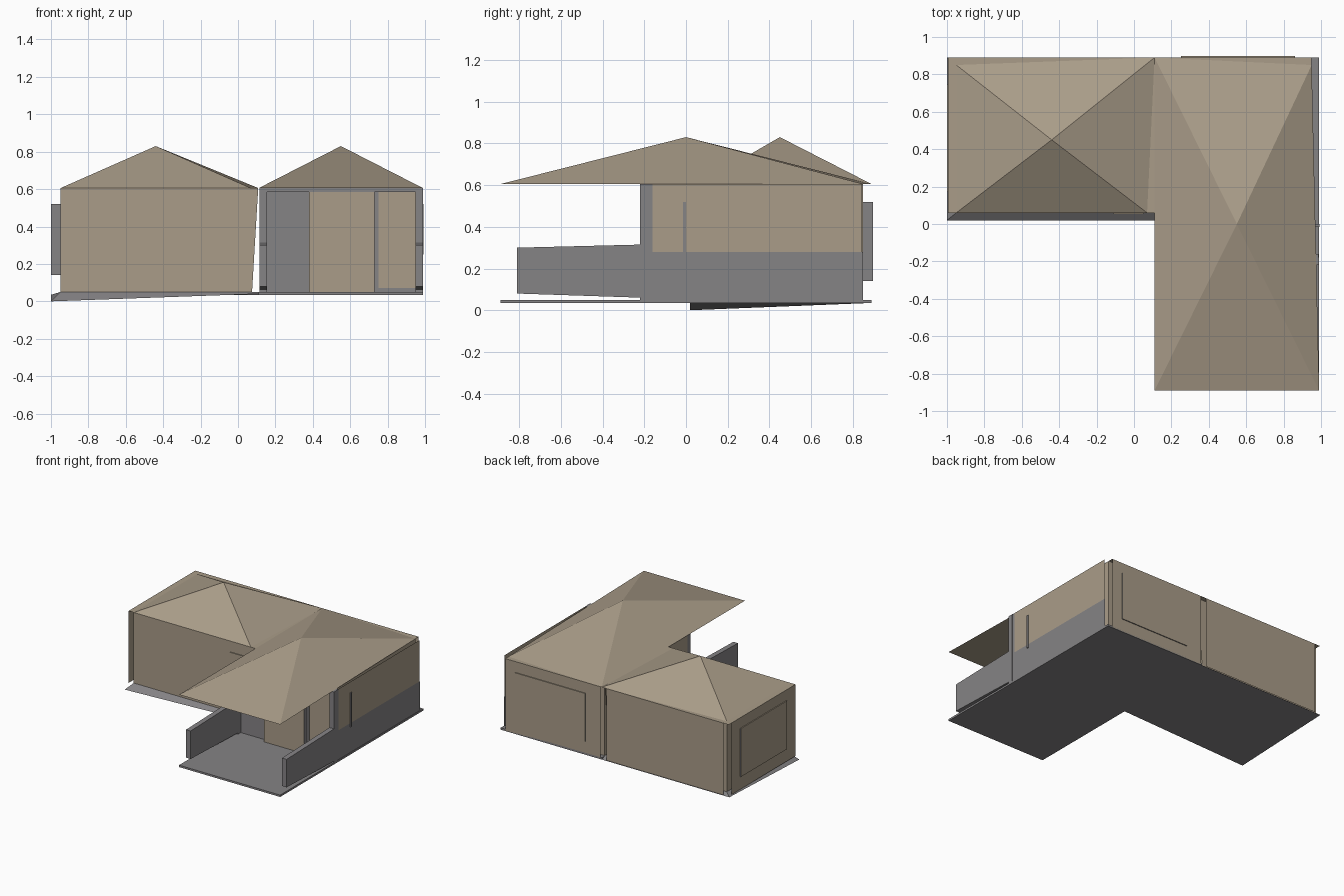
import bpy

cube = bpy.data.objects.get("Cube")
if cube:
    bpy.data.objects.remove(cube, do_unlink=True)


def material(name, color):
    m = bpy.data.materials.new(name)
    m.use_nodes = True
    m.diffuse_color = (*color, 1)
    m.node_tree.nodes["Principled BSDF"].inputs["Base Color"].default_value = (*color, 1)
    return m


TAN = material("warm_tan", (0.40, 0.335, 0.25))
GREY = material("stone_grey", (0.235, 0.228, 0.235))


def build(name, verts, faces, mats):
    mesh = bpy.data.meshes.new(name)
    mesh.from_pydata(verts, [], faces)
    for m in mats:
        mesh.materials.append(m)
    mesh.update()
    obj = bpy.data.objects.new(name, mesh)
    bpy.context.collection.objects.link(obj)
    return obj


def slab(name, bottom, top, mat, other=None, rule=None):
    """Solid between two matching loops; faces passing the rule take the other colour."""
    n = len(bottom)
    faces = [list(range(n))[::-1], list(range(n, 2 * n))]
    faces += [[i, (i + 1) % n, n + (i + 1) % n, n + i] for i in range(n)]
    obj = build(name, bottom + top, faces, [mat, other or mat])
    if rule:
        for p in obj.data.polygons:
            p.material_index = int(rule(p.normal))
    return obj


def box(name, x, y, z, mat, other=None, rule=None):
    loop = [(x[0], y[0]), (x[1], y[0]), (x[1], y[1]), (x[0], y[1])]
    return slab(name, [(*p, z[0]) for p in loop], [(*p, z[1]) for p in loop], mat, other, rule)


def sheet(name, start, end, z, mat):
    """Upright cladding sheet, facing right of the path from start to end."""
    return build(name, [(*start, z[0]), (*end, z[0]), (*end, z[1]), (*start, z[1])],
                 [[0, 1, 2, 3]], [mat])


def flat(name, outline, z, mat):
    return build(name, [(*p, z) for p in outline], [list(range(len(outline)))], [mat])


def hip_roof(name, corners, eave, apex):
    verts = [(*c, eave) for c in corners] + [apex]
    sides = [[i, (i + 1) % 4, 4] for i in range(4)]
    return build(name, verts, [[3, 2, 1, 0]] + sides, [TAN])


EAVE, PEAK, FLOOR = 0.605, 0.83, 0.05
FOOT, CLAD = 0.04, 0.28

# Foundations; the side wing has a sloped skirt whose front corner dips to the ground
box("main_foundation", (0.11, 0.99), (-0.89, 0.89), (0.035, FLOOR), GREY)
slab("side_foundation",
     [(-1, 0.02, 0), (0.11, 0.02, 0.04), (0.11, 0.89, 0.035), (-1, 0.89, 0.035)],
     [(-0.95, 0.06, FLOOR), (0.11, 0.06, FLOOR), (0.11, 0.85, FLOOR), (-0.95, 0.85, FLOOR)],
     GREY)

# Inner wall blocks of the two wings
slab("side_walls", *[[(-0.95, 0.06, z), (x, 0.06, z), (x, 0.85, z), (-0.95, 0.85, z)]
                     for z, x in ((FLOOR, 0.075), (EAVE, 0.108))], TAN)
box("main_walls", (0.115, 0.95), (-0.18, 0.85), (FLOOR, EAVE), TAN)

# Outer cladding sheets, standing clear of the walls and open at the corners
sheet("side_back_cladding", (0.07, 0.89), (-0.95, 0.89), (FOOT, EAVE), TAN)
sheet("main_back_cladding", (0.95, 0.89), (0.12, 0.89), (FOOT, EAVE), TAN)
sheet("side_end_cladding", (-0.993, 0.85), (-0.993, 0.06), (FOOT, EAVE), TAN)
sheet("main_upper_cladding", (0.987, -0.16), (0.987, 0.845), (CLAD, EAVE), TAN)
sheet("main_stone_cladding", (0.987, -0.18), (0.987, 0.85), (FOOT, CLAD), GREY)
box("main_cladding_edge", (0.95, 0.987), (-0.18, -0.16), (CLAD, EAVE), GREY)

# Roofs and flat eaves reaching the cladding
hip_roof("side_roof", [(-0.95, 0.06), (0.07, 0.06), (0.11, 0.89), (-0.95, 0.85)],
         EAVE, (-0.44, 0.45, PEAK))
hip_roof("main_roof", [(0.11, -0.89), (0.99, -0.89), (0.95, 0.85), (0.11, 0.89)],
         EAVE, (0.55, 0, PEAK))
flat("side_end_eave", [(-0.995, 0.06), (-0.95, 0.06), (-0.95, 0.89), (-0.995, 0.89)], EAVE, TAN)
flat("side_back_eave", [(-0.95, 0.85), (0.11, 0.89), (-0.95, 0.89)], EAVE, TAN)
flat("main_back_eave", [(0.11, 0.89), (0.95, 0.85), (0.95, 0.89)], EAVE, TAN)
flat("valley_eave", [(0.07, 0.06), (0.11, 0.06), (0.11, 0.89)], EAVE, TAN)

# Windows nearly flush with the cladding, with grey reveals
box("back_window", (0.25, 0.86), (0.85, 0.897), (0.14, 0.52), TAN, GREY,
    lambda n: abs(n.x) > 0.5 or n.z < -0.5)
box("side_window", (-1, -0.95), (0.17, 0.745), (0.14, 0.52), TAN, GREY,
    lambda n: abs(n.y) > 0.5 or n.z < -0.5)
box("main_window_edge", (0.95, 0.993), (-0.015, 0), (0.25, 0.52), GREY)

# Doors and porch front
box("side_door", (-0.11, 0.05), (0.053, 0.06), (0.1, 0.52), TAN)
box("porch_recess_panel", (0.155, 0.38), (-0.187, -0.18), (FLOOR, 0.585), GREY)
box("porch_door", (0.38, 0.73), (-0.22, -0.18), (FLOOR, 0.585), TAN, GREY,
    lambda n: n.x > 0.5)
box("porch_door_gap", (0.73, 0.75), (-0.187, -0.18), (FLOOR, 0.585), GREY)
box("porch_skirting", (0.75, 0.95), (-0.187, -0.18), (FLOOR, 0.07), GREY)
box("porch_beam", (0.155, 0.95), (-0.22, -0.18), (0.585, EAVE), GREY)

# Mirrored posts and low porch walls
for side, x in (("right", (0.115, 0.155)), ("left", (0.95, 0.99))):
    box(side + "_porch_post", x, (-0.22, -0.18), (FLOOR, EAVE), GREY)
    loop = [(x[0], -0.81), (x[1], -0.81), (x[1], -0.21), (x[0], -0.21)]
    slab(side + "_porch_wall",
         [(*p, 0.08 if p[1] < -0.5 else 0.06) for p in loop],
         [(*p, 0.30 if p[1] < -0.5 else 0.315) for p in loop], GREY)
